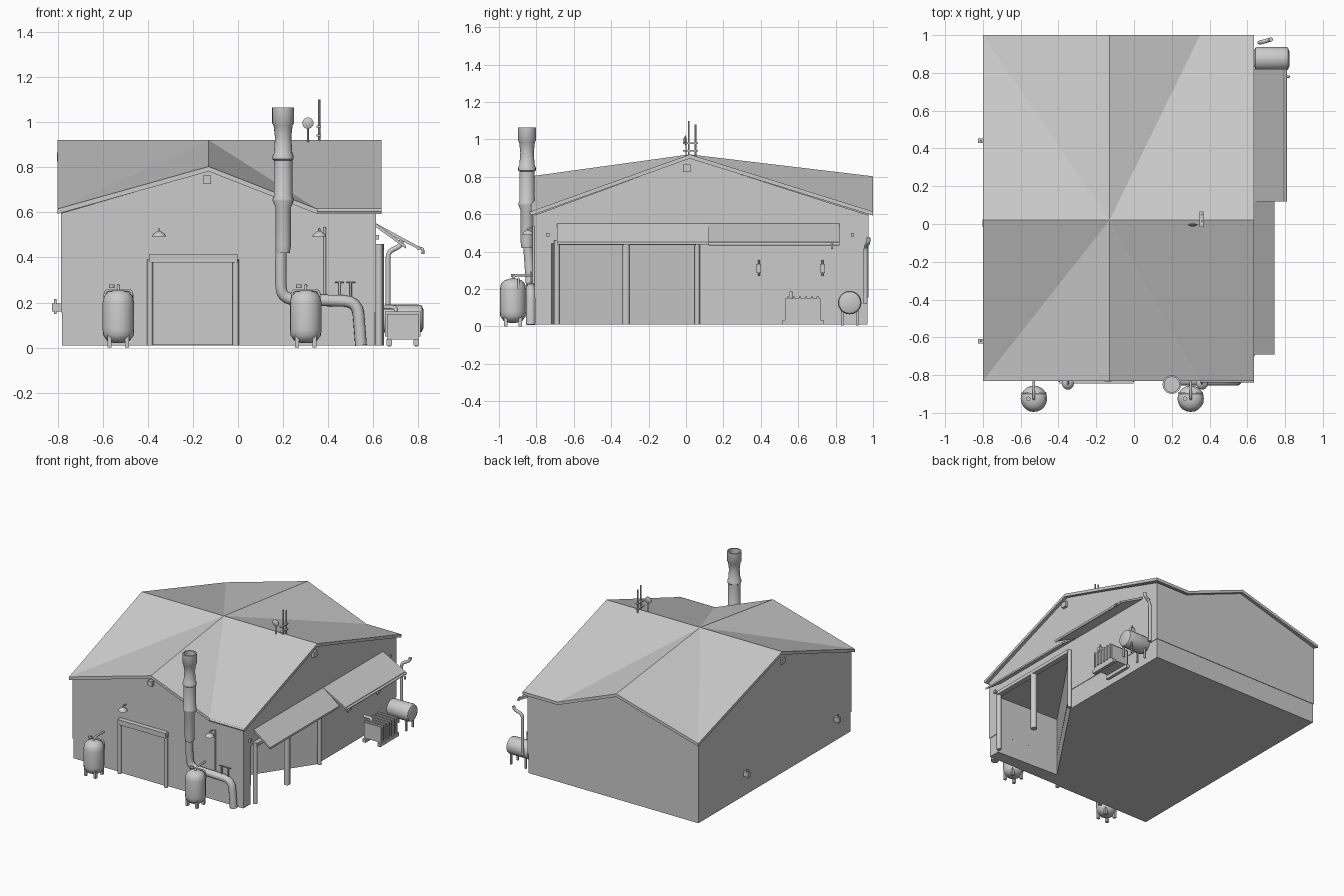
import bpy, bmesh, math
from mathutils import Vector

old = bpy.data.objects.get("Cube")
if old:
    bpy.data.objects.remove(old, do_unlink=True)

grey = bpy.data.materials.new("plain_grey")
grey.use_nodes = True
grey.diffuse_color = (0.6, 0.6, 0.6, 1)
grey.node_tree.nodes["Principled BSDF"].inputs["Base Color"].default_value = (0.6, 0.6, 0.6, 1)


def finish(name, bm, smooth=False):
    bmesh.ops.recalc_face_normals(bm, faces=bm.faces)
    mesh = bpy.data.meshes.new(name)
    bm.to_mesh(mesh)
    bm.free()
    mesh.materials.append(grey)
    ob = bpy.data.objects.new(name, mesh)
    bpy.context.scene.collection.objects.link(ob)
    if smooth:
        bpy.ops.object.select_all(action="DESELECT")
        ob.select_set(True)
        bpy.context.view_layer.objects.active = ob
        bpy.ops.object.shade_smooth_by_angle(angle=math.radians(40))
    return ob


def box(name, x, y, z):
    """Box from (low, high) pairs."""
    bm = bmesh.new()
    bmesh.ops.create_cube(bm, size=1)
    for v in bm.verts:
        v.co = [p[0] if c < 0 else p[1] for c, p in zip(v.co, (x, y, z))]
    return finish(name, bm)


def prism(name, outline, axis, low, high):
    """Extrude a 2D outline along an axis (0 = x, 1 = y, 2 = z)."""
    bm = bmesh.new()
    loops = []
    for h in (low, high):
        pts = [list(p) for p in outline]
        for p in pts:
            p.insert(axis, h)
        loops.append([bm.verts.new(p) for p in pts])
    bridge(bm, *loops)
    for loop in loops:
        bm.faces.new(loop)
    return finish(name, bm)


def bridge(bm, a, b):
    for i in range(len(a)):
        j = (i + 1) % len(a)
        bm.faces.new((a[i], a[j], b[j], b[i]))


def lathe(name, profile, origin, axis="z", sides=20):
    """Spin (radius, height) points round an axis through origin."""
    bm = bmesh.new()
    rings = []
    for r, h in profile:
        ring = []
        for i in range(sides):
            a = math.tau * i / sides
            p = Vector((r * math.cos(a), r * math.sin(a), h))
            p = {"z": p, "x": p.zxy, "y": p.yzx}[axis]
            ring.append(bm.verts.new(p + Vector(origin)))
        if rings:
            bridge(bm, rings[-1], ring)
        rings.append(ring)
    bm.faces.new(rings[0])
    bm.faces.new(rings[-1])
    return finish(name, bm, True)


def tube(name, points, radius, bend=0.04, sides=12):
    """Round pipe through points with rounded elbows."""
    pts = [Vector(p) for p in points]
    path = [pts[0]]
    for a, b, c in zip(pts, pts[1:], pts[2:]):
        s = b + (a - b).normalized() * min(bend, (a - b).length * 0.45)
        e = b + (c - b).normalized() * min(bend, (c - b).length * 0.45)
        path += [s.lerp(b, t).lerp(b.lerp(e, t), t) for t in (0, 0.25, 0.5, 0.75, 1)]
    path.append(pts[-1])
    bm = bmesh.new()
    normal = (path[1] - path[0]).orthogonal().normalized()
    rings = []
    for i, p in enumerate(path):
        t = (path[min(i + 1, len(path) - 1)] - path[max(i - 1, 0)]).normalized()
        normal = (normal - t * normal.dot(t)).normalized()
        side = t.cross(normal)
        ring = [bm.verts.new(p + radius * (normal * math.cos(math.tau * k / sides)
                + side * math.sin(math.tau * k / sides))) for k in range(sides)]
        if rings:
            bridge(bm, rings[-1], ring)
        rings.append(ring)
    bm.faces.new(rings[0])
    bm.faces.new(rings[-1])
    return finish(name, bm, True)


# Cross-gabled roof and walls share one plan of eaves, bends and peaks
RIDGE, PEAK, EAVE = 0.92, 0.803, 0.615
PX, BX, CY = -0.13, 0.35, 0.02


def eaves(x0, x1, y0, y1, drop):
    ring = [(x0, y0, EAVE), (PX, y0, PEAK), (BX, y0, EAVE), (x1, y0, EAVE), (x1, CY, RIDGE),
            (x1, y1, EAVE), (BX, y1, EAVE), (PX, y1, PEAK), (x0, y1, EAVE), (x0, CY, RIDGE)]
    return [(x, y, z - drop) for x, y, z in ring]


def gabled(name, upper, lower, centre_z, low_centre=None):
    bm = bmesh.new()
    top = [bm.verts.new(p) for p in upper]
    low = [bm.verts.new(p) for p in lower]
    bridge(bm, top, low)
    for ring, z in ((top, centre_z), (low, low_centre)):
        if z is None:
            bm.faces.new(ring)
            continue
        c = bm.verts.new((PX, CY, z))
        for i, v in enumerate(ring):
            bm.faces.new((v, ring[(i + 1) % len(ring)], c))
    return finish(name, bm)


roof = (-0.80, 0.635, -0.83, 1.0)
gabled("roof", eaves(*roof, 0), eaves(*roof, 0.022), RIDGE, RIDGE - 0.022)
wall = eaves(-0.785, 0.612, -0.81, 0.975, 0.02)
gabled("upper_walls", wall, [(x, y, 0.445) for x, y, z in wall], RIDGE - 0.02)


def footprint(g):
    return [(-0.785 + g, -0.81 + g), (0.612 - g, -0.81 + g), (0.612 - g, -0.72), (0.1, -0.70),
            (0.612 - g, 0.05), (0.612 - g, 0.975 - g), (-0.785 + g, 0.975 - g)]


prism("lower_walls", footprint(0), 2, 0.155, 0.446)
prism("wall_base", footprint(0.004), 2, 0.01, 0.155)

# Eave gutters along the short flat eaves
for y in (-0.832, 1.0):
    y = min(y, 0.992)
    tube("eave_gutter", [(BX, y, 0.608), (0.635, y, 0.608)], 0.008)

# Porch columns and lean-to awning
for y, r in ((-0.69, 0.016), (-0.32, 0.022), (0.06, 0.014)):
    tube("porch_column", [(0.625, y, 0.01), (0.625, y, 0.46)], r)
box("porch_beam", (0.605, 0.645), (-0.69, 0.06), (0.435, 0.46))
for y0, y1, x1 in ((-0.69, 0.12, 0.745), (0.12, 0.82, 0.795)):
    prism("awning", [(0.61, 0.552), (x1, 0.452), (x1, 0.438), (0.61, 0.535)], 1, y0, y1)
tube("awning_gutter", [(0.80, 0.12, 0.441), (0.80, 0.82, 0.441)], 0.009)
tube("gutter_spout", [(0.80, 0.78, 0.44), (0.82, 0.78, 0.44), (0.82, 0.78, 0.415)], 0.006)

# Roller door
for x in (-0.39, -0.01):
    tube("door_post", [(x, -0.825, 0.01), (x, -0.825, 0.39)], 0.014)
box("door_lintel", (-0.395, -0.003), (-0.845, -0.80), (0.378, 0.415))
box("door_panel", (-0.38, -0.02), (-0.816, -0.80), (0.012, 0.38))

# Gable vents
box("front_gable_vent", (-0.155, -0.12), (-0.835, -0.80), (0.725, 0.762))
for x in (0.612, -0.79):
    box("side_gable_vent", (x - 0.012, x + 0.02 if x > 0 else x), (-0.015, 0.025), (0.825, 0.865))

# Chimney with collars, and duct running down to the ground
lathe("chimney", [(0.03, 0.42), (0.034, 0.45), (0.034, 0.62), (0.046, 0.65), (0.046, 0.66),
                  (0.041, 0.67), (0.041, 0.83), (0.047, 0.835), (0.047, 0.85), (0.041, 0.86),
                  (0.036, 0.93), (0.042, 0.985), (0.049, 0.995), (0.049, 1.065), (0.04, 1.065),
                  (0.04, 1.02)], (0.2, -0.85, 0))
tube("chimney_duct", [(0.2, -0.85, 0.6), (0.19, -0.845, 0.42), (0.19, -0.83, 0.215),
                      (0.53, -0.83, 0.205), (0.545, -0.83, 0.01)], 0.026, 0.06)
for x in (0.45, 0.50):
    tube("duct_valve", [(x, -0.83, 0.2), (x, -0.83, 0.29)], 0.005)
    tube("valve_handle", [(x - 0.02, -0.83, 0.29), (x + 0.02, -0.83, 0.29)], 0.004)

# Upright pressure tanks
for x in (-0.53, 0.30):
    y = -0.925
    lathe("tank", [(0.02, 0.02), (0.05, 0.03), (0.068, 0.055), (0.07, 0.08), (0.07, 0.20),
                   (0.064, 0.228), (0.045, 0.248), (0.015, 0.256)], (x, y, 0))
    for i in range(4):
        a = math.tau * (i + 0.5) / 4
        px, py = x + 0.055 * math.cos(a), y + 0.055 * math.sin(a)
        box("tank_leg", (px - 0.009, px + 0.009), (py - 0.009, py + 0.009), (0, 0.06))
    tube("tank_pipe", [(x, y, 0.24), (x, y, 0.275), (x, -0.80, 0.275)], 0.007)
    tube("tank_rail", [(x - 0.06, y + 0.03, 0.2), (x - 0.06, y + 0.03, 0.255),
                       (x + 0.06, y + 0.03, 0.255), (x + 0.06, y + 0.03, 0.2)], 0.006, 0.02)
    lathe("tank_valve", [(0.012, 0), (0.012, 0.015)], (x - 0.03, y, 0.265), sides=10)

# Front lamps and conduit
for x in (-0.35, 0.36):
    tube("lamp_arm", [(x, -0.81, 0.525), (x, -0.845, 0.525), (x, -0.845, 0.505)], 0.005, 0.01)
    lathe("lamp_shade", [(0.032, 0.492), (0.026, 0.503), (0.008, 0.516)], (x, -0.845, 0), sides=14)
tube("wall_conduit", [(0.385, -0.815, 0.22), (0.385, -0.815, 0.535)], 0.006)

# Small fittings on the two side walls
for y in (0.39, 0.73):
    box("side_lamp", (0.61, 0.645), (y - 0.012, y + 0.012), (0.285, 0.335))
    tube("side_lamp_stem", [(0.63, y, 0.27), (0.63, y, 0.355)], 0.005)
for y in (-0.74, 0.89):
    box("corner_sensor", (0.61, 0.625), (y - 0.009, y + 0.009), (0.48, 0.50))
for y in (-0.62, 0.44):
    box("outlet_box", (-0.825, -0.785), (y - 0.012, y + 0.012), (0.16, 0.195))
    tube("outlet_stem", [(-0.81, y, 0.15), (-0.81, y, 0.215)], 0.006)

# Generator on skids with ribbed casing
box("generator_body", (0.66, 0.80), (0.53, 0.72), (0.035, 0.15))
for x in (0.67, 0.79):
    box("generator_skid", (x - 0.012, x + 0.012), (0.515, 0.735), (0.01, 0.035))
for i in range(6):
    y = 0.545 + i * 0.032
    box("generator_rib", (0.652, 0.808), (y - 0.006, y + 0.006), (0.05, 0.16))
tube("generator_exhaust", [(0.70, 0.56, 0.15), (0.70, 0.56, 0.18), (0.64, 0.56, 0.18)], 0.01)

# Horizontal fuel tank on legs, with its vent pipe
lathe("fuel_tank", [(0.04, 0.635), (0.058, 0.642), (0.063, 0.655), (0.063, 0.80),
                    (0.058, 0.815), (0.04, 0.822)], (0, 0.875, 0.128), "x")
for x in (0.67, 0.79):
    for y in (0.835, 0.915):
        box("fuel_tank_leg", (x - 0.006, x + 0.006), (y - 0.006, y + 0.006), (0.005, 0.10))
tube("vent_pipe", [(0.665, 0.96, 0.12), (0.665, 0.96, 0.425), (0.72, 0.975, 0.45),
                   (0.725, 0.977, 0.475)], 0.011, 0.025)

# Rooftop aerials
tube("dish_mast", [(0.31, 0, 0.91), (0.31, 0, 0.99)], 0.004)
lathe("dish", [(0.01, -0.008), (0.025, 0), (0.025, 0.004), (0.01, 0.008)], (0.31, -0.005, 0.995), "y")
for y, z in ((0.015, 1.1), (0.05, 1.08)):
    tube("aerial", [(0.36, y, 0.90), (0.36, y, z)], 0.005, sides=8)
for z in (0.94, 0.98):
    box("aerial_bracket", (0.348, 0.368), (-0.015, 0.065), (z - 0.004, z + 0.004))
